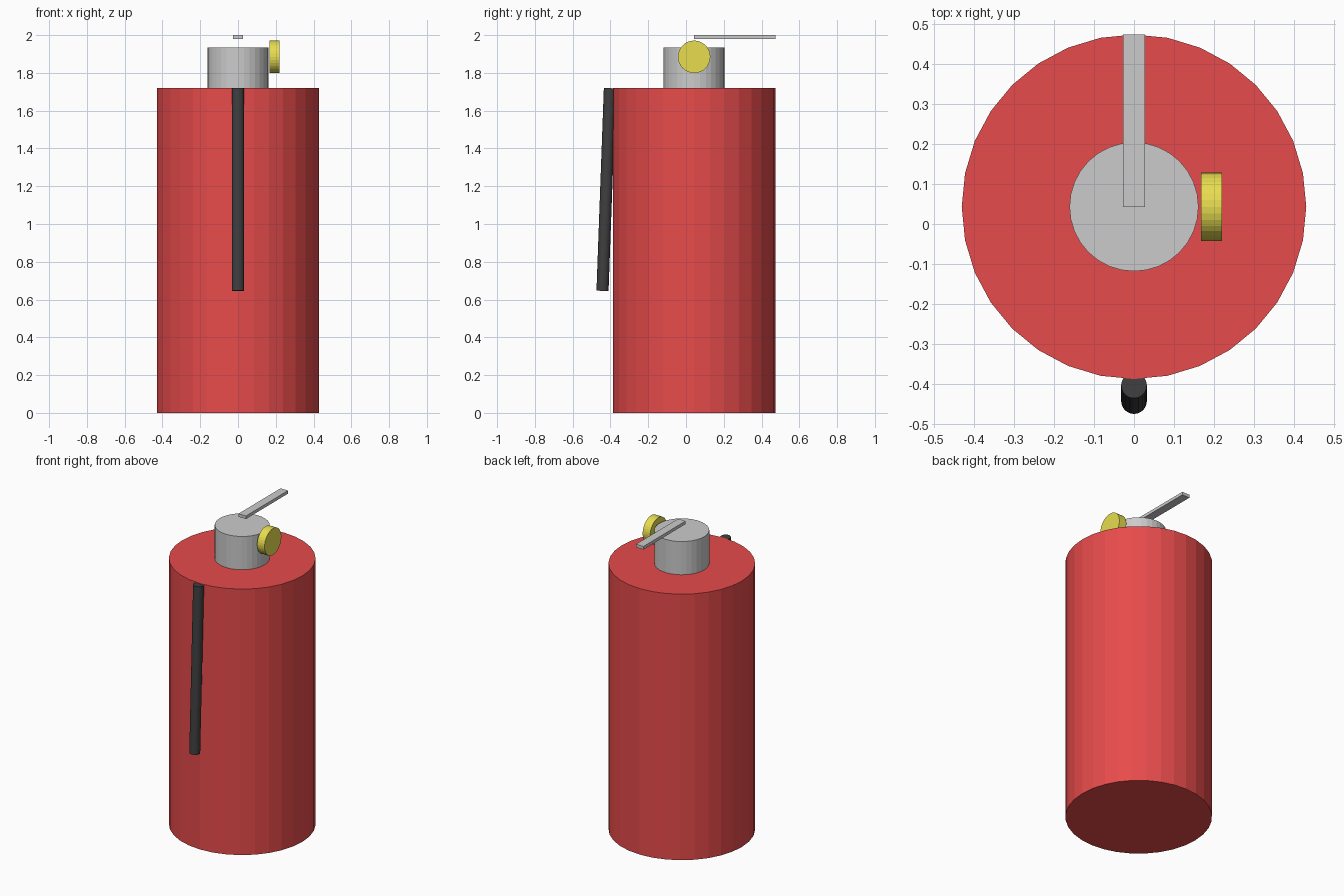
import bpy
from math import pi
from mathutils import Vector

cube = bpy.data.objects.get("Cube")
if cube:
    bpy.data.objects.remove(cube, do_unlink=True)


def material(name, color):
    mat = bpy.data.materials.new(name)
    mat.use_nodes = True
    mat.diffuse_color = (*color, 1)
    mat.node_tree.nodes["Principled BSDF"].inputs["Base Color"].default_value = (*color, 1)
    return mat


red = material("red paint", (0.8, 0.07, 0.07))
grey = material("grey metal", (0.6, 0.6, 0.6))
yellow = material("yellow dial", (0.8, 0.72, 0.08))
black = material("black rubber", (0.05, 0.05, 0.05))


def rod(name, start, end, radius, mat, sides=32):
    """Capped cylinder between two points."""
    start, end = Vector(start), Vector(end)
    axis = end - start
    bpy.ops.mesh.primitive_cylinder_add(
        vertices=sides, radius=radius, depth=axis.length, location=(start + end) / 2)
    obj = bpy.context.object
    obj.rotation_mode = 'QUATERNION'
    obj.rotation_quaternion = Vector((0, 0, 1)).rotation_difference(axis)
    obj.name = name
    obj.data.materials.append(mat)
    return obj


AXIS_Y = 0.043   # shared centre line of tank, valve and dial
TANK_TOP = 1.72

# Tank and valve
rod("tank", (0, AXIS_Y, 0), (0, AXIS_Y, TANK_TOP), 0.43, red)
rod("valve", (0, AXIS_Y, TANK_TOP), (0, AXIS_Y, 1.935), 0.161, grey)

# Pressure dial on the left of the valve
rod("pressure_dial", (0.167, AXIS_Y, 1.885), (0.22, AXIS_Y, 1.885), 0.086, yellow)

# Hose leaning out from the front of the tank
rod("hose", (0, -0.442, 0.646), (0, -0.403, TANK_TOP - 0.001), 0.032, black)

# Flat lever reaching backwards above the valve
bpy.ops.mesh.primitive_cube_add(size=1, location=(0, AXIS_Y + 0.215, 1.99))
lever = bpy.context.object
lever.name = "lever"
lever.scale = (0.054, 0.43, 0.02)
lever.data.materials.append(grey)
